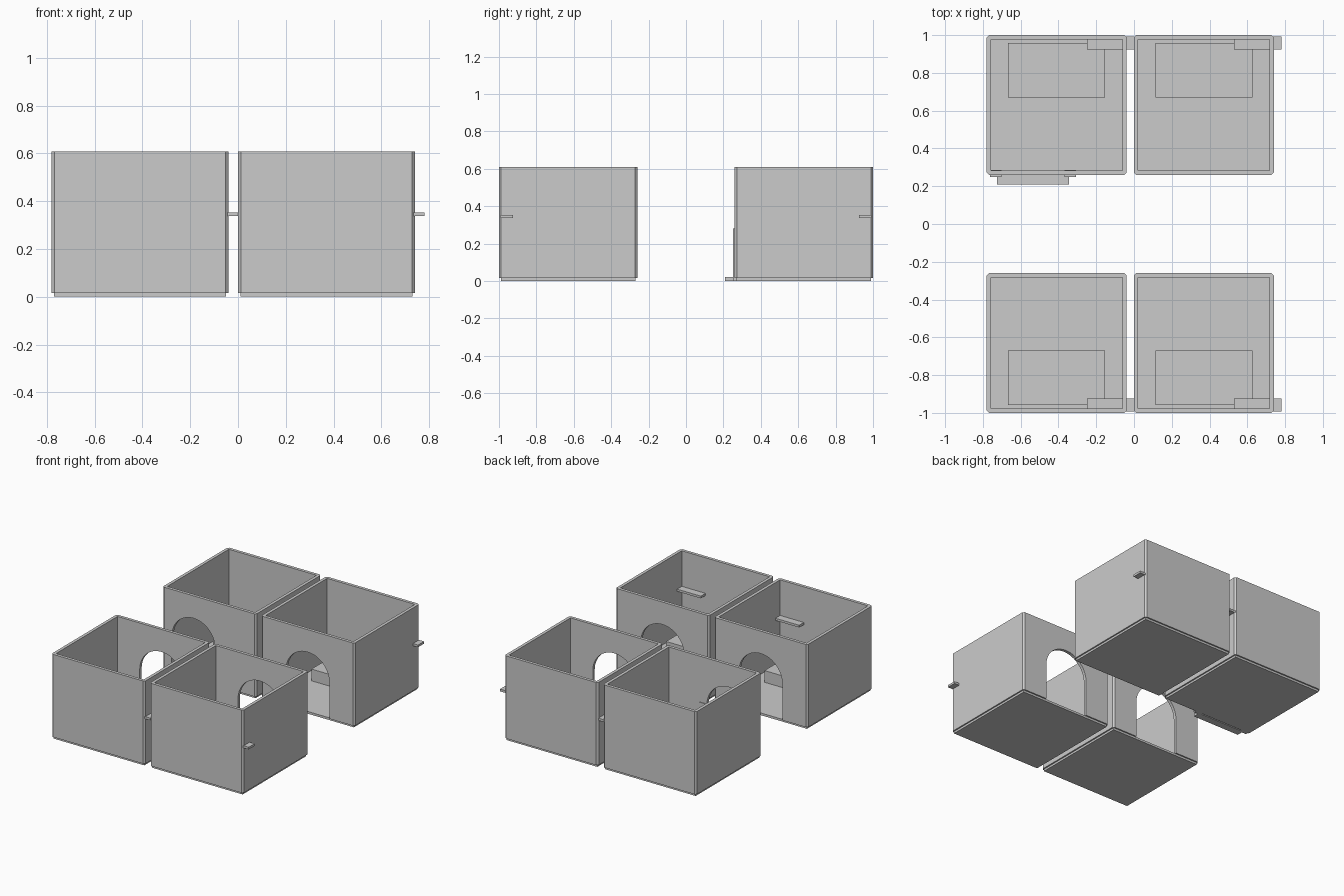
import bpy, bmesh, math
from mathutils import Vector

if "Cube" in bpy.data.objects:
    bpy.data.objects.remove(bpy.data.objects["Cube"])


def prism(name, pts, offset):
    """Solid from a flat outline swept along an offset vector."""
    bm = bmesh.new()
    face = bm.faces.new([bm.verts.new(p) for p in pts])
    res = bmesh.ops.extrude_face_region(bm, geom=[face])
    verts = [v for v in res["geom"] if isinstance(v, bmesh.types.BMVert)]
    bmesh.ops.translate(bm, vec=Vector(offset), verts=verts)
    bmesh.ops.recalc_face_normals(bm, faces=bm.faces[:])
    me = bpy.data.meshes.new(name)
    bm.to_mesh(me)
    bm.free()
    ob = bpy.data.objects.new(name, me)
    bpy.context.collection.objects.link(ob)
    return ob


def block(name, x0, x1, y0, y1, z0, z1):
    y0, y1 = sorted((y0, y1))
    return prism(name, [(x0, y0, z0), (x1, y0, z0), (x1, y1, z0), (x0, y1, z0)], (0, 0, z1 - z0))


def cut(target, cutter):
    mod = target.modifiers.new("cut", "BOOLEAN")
    mod.operation = "DIFFERENCE"
    mod.solver = "EXACT"
    mod.object = cutter
    bpy.context.view_layer.objects.active = target
    bpy.ops.object.modifier_apply(modifier=mod.name)
    bpy.data.objects.remove(cutter)


HALF, TOP, THICK, CHAMFER = 0.37, 0.608, 0.022, 0.012
FLOOR, ARCH_R, SPRING = 0.015, 0.172, 0.275


def pen(label, cx, side, arch_x):
    cy = side * 0.63
    h, c = HALF, HALF - CHAMFER
    # walls with chamfered corners, open top
    outline = [(-c, -h), (c, -h), (h, -c), (h, c), (c, h), (-c, h), (-h, c), (-h, -c)]
    walls = prism(label + "_walls", [(cx + x, cy + y, FLOOR) for x, y in outline], (0, 0, TOP - FLOOR))
    i = HALF - THICK
    cut(walls, block("inner_cutter", cx - i, cx + i, cy - i, cy + i, -0.1, 1))
    # arched doorway facing the aisle
    arch = [(arch_x - ARCH_R, -0.1), (arch_x + ARCH_R, -0.1)]
    arch += [(arch_x + ARCH_R * math.cos(math.pi * k / 24), SPRING + ARCH_R * math.sin(math.pi * k / 24))
             for k in range(25)]
    y0 = side * 0.26 - 0.08
    cut(walls, prism("arch_cutter", [(x, y0, z) for x, z in arch], (0, 0.16, 0)))
    # floor slab, slightly inset
    f = HALF - 0.01
    block(label + "_floor", cx - f, cx + f, cy - f, cy + f, 0, FLOOR + 0.001)
    # low bed against the outer wall
    block(label + "_bed", cx - 0.257, cx + 0.257, side * 0.67, side * 0.957, FLOOR, 0.1)
    # flat tab passing through the side wall
    block(label + "_tab", cx + 0.16, cx + 0.41, side * 0.925, side * 0.993, 0.337, 0.353)


DOOR_X = -0.535
for side, row in ((-1, "front"), (1, "back")):
    pen(row + "_right_pen", 0.37, side, 0.37)
    pen(row + "_left_pen", -0.41, side, DOOR_X if side > 0 else -0.41)

# jambs and step at the off-centre doorway
for s, label in ((-1, "left"), (1, "right")):
    x = DOOR_X + s * 0.197
    block(label + "_door_jamb", x - 0.03, x + 0.03, 0.25, 0.287, 0.0, 0.28)
block("door_step", DOOR_X - 0.19, DOOR_X + 0.19, 0.208, 0.262, 0.0, 0.02)
